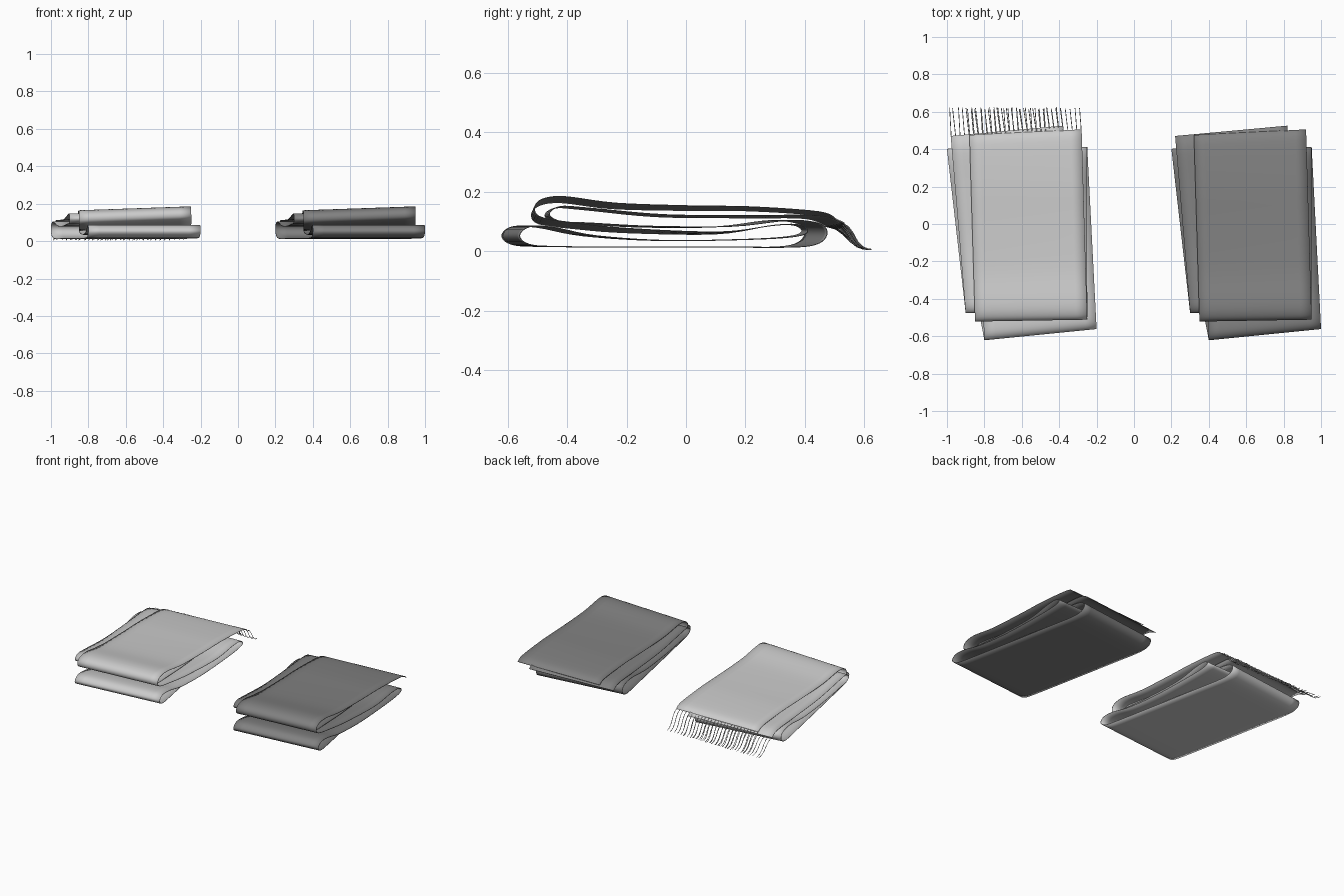
import bpy, bmesh, random
from mathutils import Vector

if "Cube" in bpy.data.objects:
    bpy.data.objects.remove(bpy.data.objects["Cube"])

random.seed(3)
WIDTH = 0.6

# Left edge of the doubled, S-folded cloth, split into its six layers (y, z).
# Each layer begins at a free end or at the tip of a fold.
LAYERS = [
    [(0.475, .098), (0.42, .122), (0.2, .136), (0, .137), (-0.25, .143), (-0.42, .163), (-0.495, .153)],
    [(-0.52, .122), (-0.495, .092), (-0.38, .076), (-0.2, .062), (0.1, .058), (0.28, .085), (0.36, .088)],
    [(0.39, .068), (0.35, .050), (0.2, .040), (-0.1, .036), (-0.35, .052), (-0.5, .080), (-0.585, .082)],
    [(-0.62, .053), (-0.59, .024), (-0.5, .016), (-0.2, .014), (0.1, .014), (0.3, .014), (0.375, .028)],
    [(0.40, .062), (0.375, .093), (0.28, .103), (0.1, .082), (-0.15, .081), (-0.35, .091), (-0.44, .096)],
    [(-0.475, .120), (-0.44, .145), (-0.35, .140), (-0.1, .116), (0.2, .112), (0.4, .110)],
]
END = (0.47, .084)
# At each layer start (and the end): left x, rise of y and of z to the right edge
KEYS = [(-.88, .03, .01), (-.85, .01, .022), (-.85, .02, 0), (-.80, .06, 0),
        (-1.0, .075, 0), (-.90, .015, .005), (-.98, .055, .01)]


def catmull(p0, p1, p2, p3, t):
    return 0.5 * (2 * p1 + (p2 - p0) * t + (2 * p0 - 5 * p1 + 4 * p2 - p3) * t * t
                  + (3 * p1 - p0 - 3 * p2 + p3) * t ** 3)


def edge_points():
    """Pairs of left and right edge points along the whole cloth."""
    ctrl = []
    for i, layer in enumerate(LAYERS):
        y0 = layer[0][0]
        y1 = (LAYERS[i + 1][0] if i < 5 else END)[0]
        for y, z in layer:
            f = (y - y0) / (y1 - y0)
            k = [a + (b - a) * f for a, b in zip(KEYS[i], KEYS[i + 1])]
            ctrl.append((Vector((k[0], y, z)), Vector((k[0] + WIDTH, y + k[1], z + k[2]))))
    x, dy, dz = KEYS[-1]
    ctrl.append((Vector((x, *END)), Vector((x + WIDTH, END[0] + dy, END[1] + dz))))
    pad = [ctrl[0]] + ctrl + [ctrl[-1]]
    out = []
    for i in range(len(ctrl) - 1):
        for s in range(5):
            out.append(tuple(catmull(*(pad[i + j][e] for j in range(4)), s / 5) for e in (0, 1)))
    return out + [ctrl[-1]]


def material(name, grey):
    m = bpy.data.materials.new(name)
    m.diffuse_color = (grey, grey, grey, 1)
    m.use_nodes = True
    m.node_tree.nodes["Principled BSDF"].inputs["Base Color"].default_value = m.diffuse_color
    return m


def cloth(name, dx, mat, rows, cols=10):
    bm = bmesh.new()
    grid = [[bm.verts.new(l.lerp(r, c / cols) + Vector((dx, 0, 0))) for c in range(cols + 1)]
            for l, r in rows]
    for a, b in zip(grid, grid[1:]):
        for c in range(cols):
            bm.faces.new((a[c], a[c + 1], b[c + 1], b[c]))
    me = bpy.data.meshes.new(name)
    bm.to_mesh(me)
    bm.free()
    me.shade_smooth()
    me.materials.append(mat)
    ob = bpy.data.objects.new(name, me)
    bpy.context.collection.objects.link(ob)
    mod = ob.modifiers.new("thickness", 'SOLIDIFY')
    mod.thickness, mod.offset = 0.003, 0
    return ob


def fringe(name, ends, mat, count=26):
    cu = bpy.data.curves.new(name, 'CURVE')
    cu.dimensions = '3D'
    cu.bevel_depth, cu.bevel_resolution = 0.002, 0
    cu.use_fill_caps = True
    cu.materials.append(mat)
    for left, right in ends:
        for i in range(count):
            base = left.lerp(right, (i + 0.1) / (count - 0.8))
            tip_y = 0.617 + random.uniform(-.006, .008)
            lean = random.uniform(-.018, -.008)
            sp = cu.splines.new('POLY')
            shape = [(0, 1), (.22, .88), (.4, .62), (.55, .32), (.72, .1), (.88, .02), (1, 0)]
            sp.points.add(len(shape) - 1)
            for p, (f, h) in zip(sp.points, shape):
                p.co = (base.x + lean * f, base.y + (tip_y - base.y) * f,
                        .006 + (base.z - .006) * h, 1)
    ob = bpy.data.objects.new(name, cu)
    bpy.context.collection.objects.link(ob)


light, dark = material("light_cloth", 0.65), material("dark_cloth", 0.22)
rows = edge_points()
# Fringed blanket on the left, plain blanket on the right
cloth("light_folded_blanket", 0, light, rows)
fringe("blanket_fringe", (rows[0], rows[-1]), light)
cloth("dark_folded_blanket", 1.2, dark, rows)
